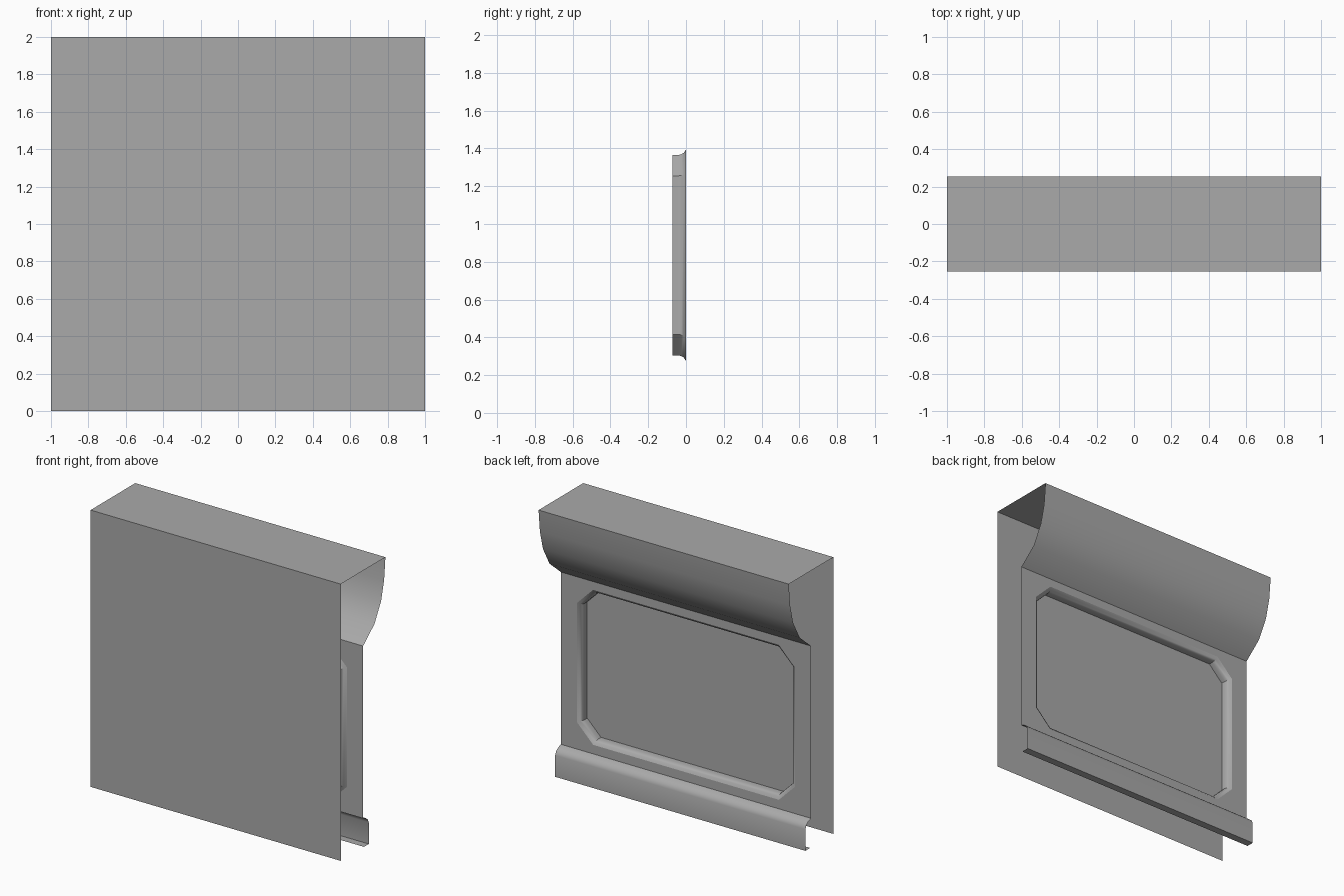
import bpy
import bmesh
import math

if "Cube" in bpy.data.objects:
    bpy.data.objects.remove(bpy.data.objects["Cube"])

# Single stone colour
stone = bpy.data.materials.new("grey_stone")
stone.use_nodes = True
GREY = (0.4, 0.4, 0.4, 1)
stone.diffuse_color = GREY
stone.node_tree.nodes["Principled BSDF"].inputs["Base Color"].default_value = GREY


def finish(name, bm):
    """Turn a bmesh into a shaded object."""
    mesh = bpy.data.meshes.new(name)
    bm.to_mesh(mesh)
    bm.free()
    mesh.materials.append(stone)
    obj = bpy.data.objects.new(name, mesh)
    bpy.context.collection.objects.link(obj)
    bpy.ops.object.select_all(action="DESELECT")
    obj.select_set(True)
    bpy.context.view_layer.objects.active = obj
    bpy.ops.object.shade_smooth_by_angle(angle=math.radians(30))


def extrude_profile(name, profile):
    """Sweep an open (y, z) profile across the full width."""
    bm = bmesh.new()
    pairs = [[bm.verts.new((x, y, z)) for x in (-1, 1)] for y, z in profile]
    for (a, b), (d, c) in zip(pairs, pairs[1:]):
        bm.faces.new((a, b, c, d))
    finish(name, bm)


DEPTH = 0.255
PANEL_LOW, PANEL_HIGH = 0.21, 1.455

# Flat sheets and moulded strips, all open at the ends
extrude_profile("front_sheet", [(-DEPTH, 0), (-DEPTH, 2)])
extrude_profile("top_sheet", [(-DEPTH, 2), (DEPTH, 2)])
extrude_profile("cornice", [(DEPTH, 2), (0.24, 1.84), (0.205, 1.70),
                            (0.13, 1.565), (0, PANEL_HIGH)])
extrude_profile("bottom_ledge", [(0, PANEL_LOW), (0.03, 0.2), (0.055, 0.18),
                                 (0.065, 0.155), (0.065, 0), (0.01, 0)])


# Back panel with a sunken, chamfer-cornered field
def octagon(bm, grow, y):
    w, h, c = 0.84 + grow, 0.53 + grow, 0.11 + grow * 0.586
    points = [(w, c - h), (w - c, -h), (c - w, -h), (-w, c - h),
              (-w, h - c), (c - w, h), (w - c, h), (w, h - c)]
    return [bm.verts.new((x, y, 0.835 + z)) for x, z in points]


bm = bmesh.new()
corners = [bm.verts.new((x, 0, z)) for x, z in
           ((1, PANEL_LOW), (-1, PANEL_LOW), (-1, PANEL_HIGH), (1, PANEL_HIGH))]
rounded_edge = [(0.03, 0), (0.012, -0.012), (0.004, -0.025), (0, -0.04), (0, -0.072)]
rings = [octagon(bm, grow, y) for grow, y in rounded_edge]
rim = rings[0]
for i in range(4):
    bm.faces.new((corners[i], rim[2 * i + 1], rim[2 * i]))
    bm.faces.new((corners[i], corners[(i + 1) % 4],
                  rim[(2 * i + 2) % 8], rim[2 * i + 1]))
for outer, inner in zip(rings, rings[1:]):
    for k in range(8):
        n = (k + 1) % 8
        bm.faces.new((outer[k], outer[n], inner[n], inner[k]))
bm.faces.new(rings[-1])
finish("back_panel", bm)
